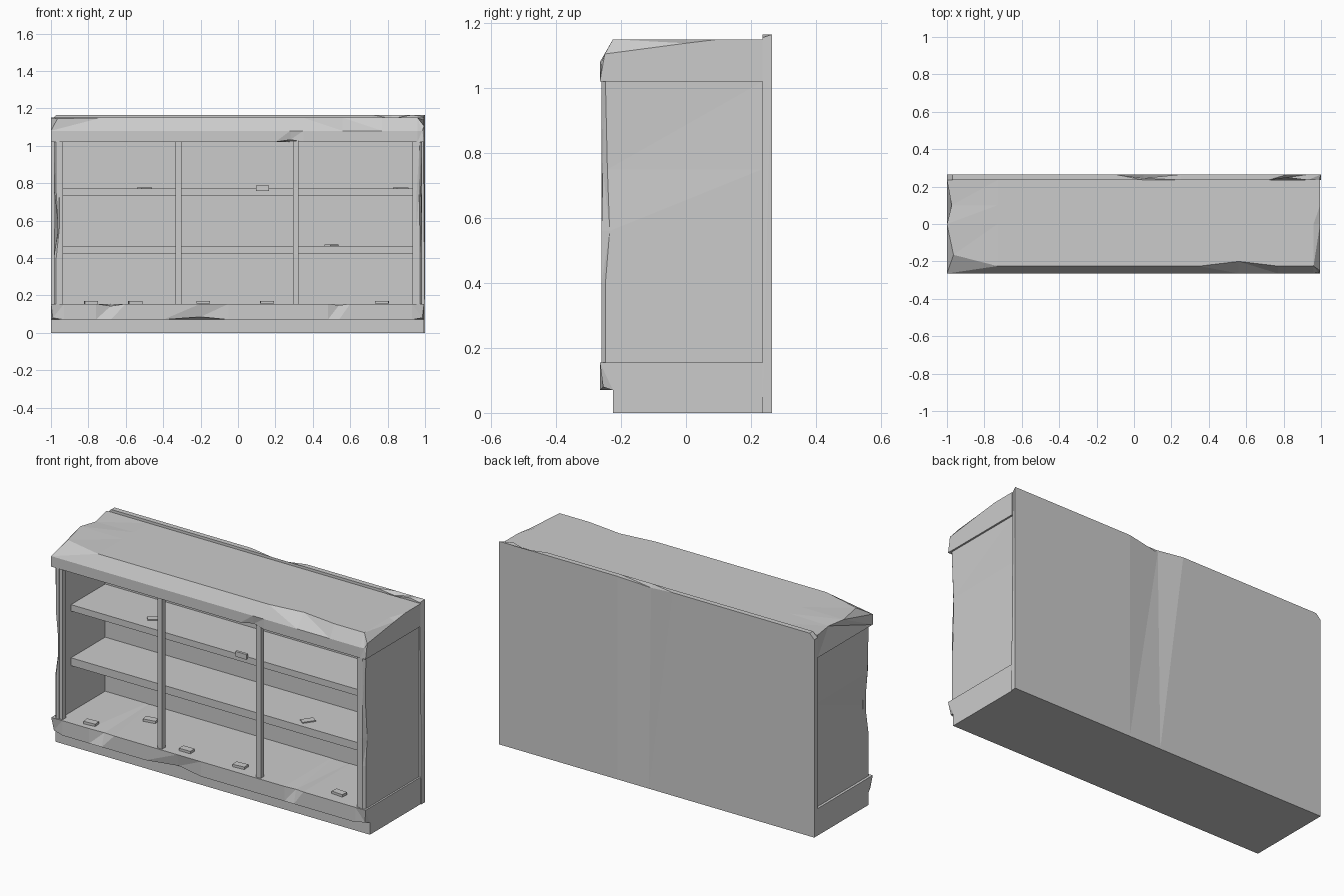
import bpy, bmesh
from math import radians
from mathutils import Vector, Euler

if "Cube" in bpy.data.objects:
    bpy.data.objects.remove(bpy.data.objects["Cube"])


def finish(name, bm):
    bmesh.ops.recalc_face_normals(bm, faces=bm.faces)
    mesh = bpy.data.meshes.new(name)
    bm.to_mesh(mesh)
    bm.free()
    obj = bpy.data.objects.new(name, mesh)
    bpy.context.collection.objects.link(obj)
    return obj


def box(name, x, y, z):
    """Box from (min, max) ranges."""
    bm = bmesh.new()
    bmesh.ops.create_cube(bm, size=1)
    for v in bm.verts:
        v.co = [(r[0] + r[1]) / 2 + c * (r[1] - r[0]) for r, c in zip((x, y, z), v.co)]
    return finish(name, bm)


def loft(name, profile, stations, dents, axis='X', flip=1):
    """Sweep a profile along stations; dents move single points: (station, point): offset."""
    bm = bmesh.new()
    rings = []
    for i, s in enumerate(stations):
        ring = []
        for j, (a, b) in enumerate(profile):
            co = Vector((s, a, b) if axis == 'X' else (a, b, s))
            co += Vector(dents.get((i, j), (0, 0, 0)))
            co.x *= flip
            ring.append(bm.verts.new(co))
        rings.append(ring)
    n = len(profile)
    for r, q in zip(rings, rings[1:]):
        for j in range(n):
            k = (j + 1) % n
            bm.faces.new((r[j], r[k], q[k], q[j]))
    bm.faces.new(rings[0])
    bm.faces.new(rings[-1])
    # Facet the dents, then merge what stayed flat
    bmesh.ops.connect_verts_nonplanar(bm, angle_limit=radians(0.3), faces=bm.faces)
    bmesh.ops.dissolve_limit(bm, angle_limit=radians(0.2), verts=bm.verts, edges=bm.edges)
    return finish(name, bm)


# Base with toe recess
loft("base",
     [(-.225, 0), (-.225, .07), (-.265, .07), (-.265, .155), (.235, .155), (.235, 0)],
     [-1, -.93, -.76, -.68, -.6, -.4, -.2, -.05, .48, .54, .6, .93, .995],
     {(0, 2): (.01, .01, .01), (3, 3): (0, .025, -.012), (6, 2): (0, .015, .015),
      (9, 3): (0, .02, -.008), (12, 2): (-.01, .01, .01)})

# Canopy with sloped front edge and worn corners
loft("canopy",
     [(-.265, 1.02), (-.265, 1.08), (-.225, 1.15), (0, 1.15), (.1, 1.15), (.235, 1.15), (.235, 1.02)],
     [-1, -.73, .2, .28, .35, .56, .77, .96, .995],
     {(0, 2): (.035, .06, -.005), (0, 4): (.025, 0, -.005), (3, 0): (0, .01, .012),
      (5, 2): (0, .025, 0), (8, 1): (-.01, .005, 0), (8, 2): (0, -.025, -.045),
      (8, 3): (0, 0, -.012)})

# Back panel and inner back
loft("back_panel",
     [(.235, 0), (.235, 1.165), (.265, 1.165), (.265, 0)],
     [-1, -.97, -.1, .05, .25, .72, .82, .93, 1],
     {(0, 1): (0, 0, -.03), (0, 2): (0, 0, -.03), (3, 2): (0, -.02, -.02),
      (6, 1): (0, .013, -.02), (8, 1): (-.01, 0, -.01)})
box("inner_back", (-.96, .96), (.16, .236), (.15, 1.025))

# Side panels with worn front edges
side_profile = [(.955, -.26), (.972, -.26), (.985, -.248), (.985, .235), (.955, .235)]
side_z = [.155, .4, .56, .75, 1.02]
loft("right_side", side_profile, side_z,
     {(2, 2): (0, .013, 0), (3, 1): (-.004, .004, 0), (3, 2): (-.006, .006, 0)}, 'Z')
loft("left_side", side_profile, side_z,
     {(2, 1): (-.012, .008, 0), (2, 2): (-.024, .012, 0), (3, 2): (-.004, .004, 0)}, 'Z', -1)

# Front posts
for i, x in enumerate((-.95, -.318, .308, .948)):
    box(f"post_{i + 1}", (x - .015, x + .015), (-.255, -.225), (.15, 1.025))

# Shelves
for name, z in (("lower_shelf", (.42, .465)), ("upper_shelf", (.733, .77))):
    box(name, (-.96, .96), (-.15, .17), z)

# Loose flat pieces lying on the floor and shelves: position and turn about z
scraps = [(-.785, -.21, .162, 5), (-.55, -.005, .162, 10), (-.185, -.2, .163, 0),
          (.155, -.2, .163, 5), (.77, -.18, .163, -5), (-.5, -.045, .769, 40),
          (.87, -.08, .769, 30), (.5, -.08, .464, 55)]
for i, (x, y, z, turn) in enumerate(scraps):
    piece = box(f"scrap_{i + 1}", (-.036, .036), (-.02, .02), (-.007, .007))
    piece.location = (x, y, z)
    piece.rotation_euler = Euler((0, 0, radians(turn)))
box("shelf_tag", (.095, .165), (-.16, -.145), (.757, .787))
